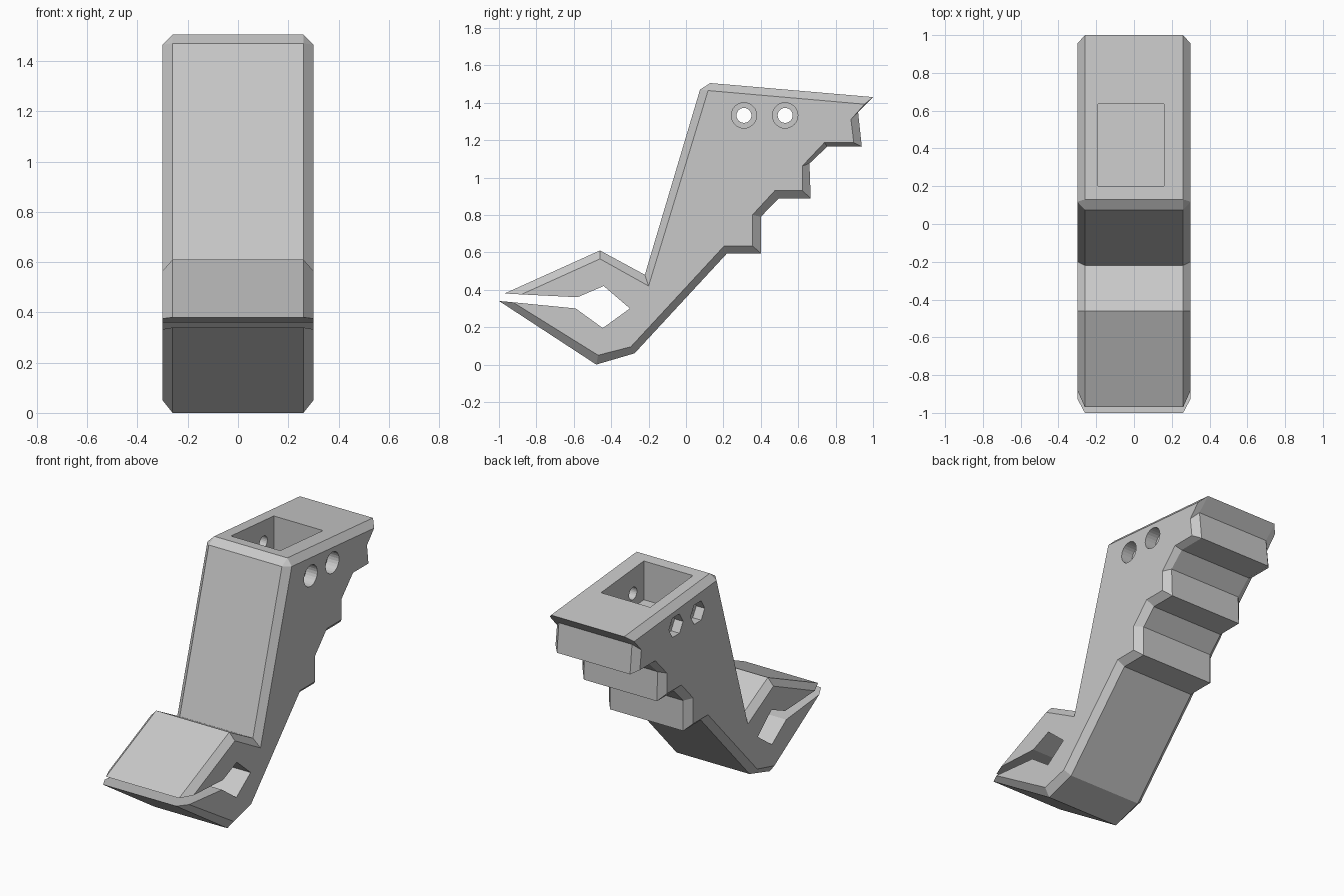
import bpy
import bmesh
import math

cube = bpy.data.objects.get("Cube")
if cube:
    bpy.data.objects.remove(cube)

grey = bpy.data.materials.new("plain grey")
grey.use_nodes = True
grey.diffuse_color = (0.58, 0.58, 0.58, 1)
grey.node_tree.nodes["Principled BSDF"].inputs["Base Color"].default_value = grey.diffuse_color

HALF, CHAMFER = 0.30, 0.04

# Side profile as (y, z): the rim at the chamfer's outer edge, then on the side face
OUTLINE = [
    ((-1.0, .34), (-.925, .333)), ((-.48, .0), (-.47, .05)),
    ((-.275, .06), (-.295, .095)), ((.22, .595), (.205, .635)),
    ((.40, .595), (.355, .635)), ((.40, .79), (.355, .80)),
    ((.495, .888), (.475, .93)), ((.667, .888), (.622, .93)),
    ((.66, 1.075), (.622, 1.062)), ((.755, 1.165), (.74, 1.187)),
    ((.94, 1.165), (.897, 1.187)), ((.92, 1.35), (.882, 1.31)),
    ((1.0, 1.43), (.955, 1.392)), ((.13, 1.505), (.118, 1.465)),
    ((.075, 1.47), (.118, 1.465)), ((-.22, .48), (-.20, .42)),
    ((-.46, .61), (-.46, .565)), ((-.97, .38), (-.88, .375)),
]
# Open jaw, running straight across the width
MOUTH = [(-.58, .36), (-.44, .42), (-.30, .30), (-.445, .195), (-.59, .30)]


def make_object(name, bm):
    bmesh.ops.recalc_face_normals(bm, faces=bm.faces)
    mesh = bpy.data.meshes.new(name)
    bm.to_mesh(mesh)
    bm.free()
    mesh.materials.append(grey)
    ob = bpy.data.objects.new(name, mesh)
    bpy.context.collection.objects.link(ob)
    return ob


def loft(name, sections):
    """Join a row of (x, profile) sections into a closed solid."""
    bm = bmesh.new()
    rings = [[bm.verts.new((x, y, z)) for y, z in pts] for x, pts in sections]
    for a, b in zip(rings, rings[1:]):
        for i in range(len(a)):
            bm.faces.new((a[i - 1], a[i], b[i], b[i - 1]))
    bm.faces.new(rings[0])
    bm.faces.new(rings[-1])
    bmesh.ops.remove_doubles(bm, verts=bm.verts, dist=0.0005)
    return make_object(name, bm)


def polygon(y, z, radius, sides):
    steps = [math.tau * i / sides for i in range(sides)]
    return [(y + radius * math.cos(a), z + radius * math.sin(a)) for a in steps]


# Chamfered grip with jaw and stepped back
rim = [o for o, s in OUTLINE] + MOUTH
side = [s for o, s in OUTLINE] + MOUTH
edge = HALF - CHAMFER
body = loft("grip_body", [(-HALF, side), (-edge, rim), (edge, rim), (HALF, side)])

# Rectangular socket in the sloping top, with a parallel floor
pocket = [(.20, 1.25), (.635, 1.21), (.635, 1.7), (.20, 1.7)]
cutters = [loft("socket_cutter", [(-.19, pocket), (.16, pocket)])]

# Cross bolt holes: hexagonal nut seats on the right, round seats on the left
for y in (.31, .53):
    for name, x0, x1, radius, sides in (
        ("bolt_hole_cutter", -.5, .5, .04, 24),
        ("nut_seat_cutter", -.5, -.24, .072, 6),
        ("bolt_head_cutter", .22, .5, .068, 24),
    ):
        shape = polygon(y, 1.332, radius, sides)
        cutters.append(loft(name, [(x0, shape), (x1, shape)]))

for cutter in cutters:
    cutter.hide_render = True
    cutter.hide_viewport = True
    cut = body.modifiers.new(cutter.name, "BOOLEAN")
    cut.operation = "DIFFERENCE"
    cut.solver = "EXACT"
    cut.object = cutter
